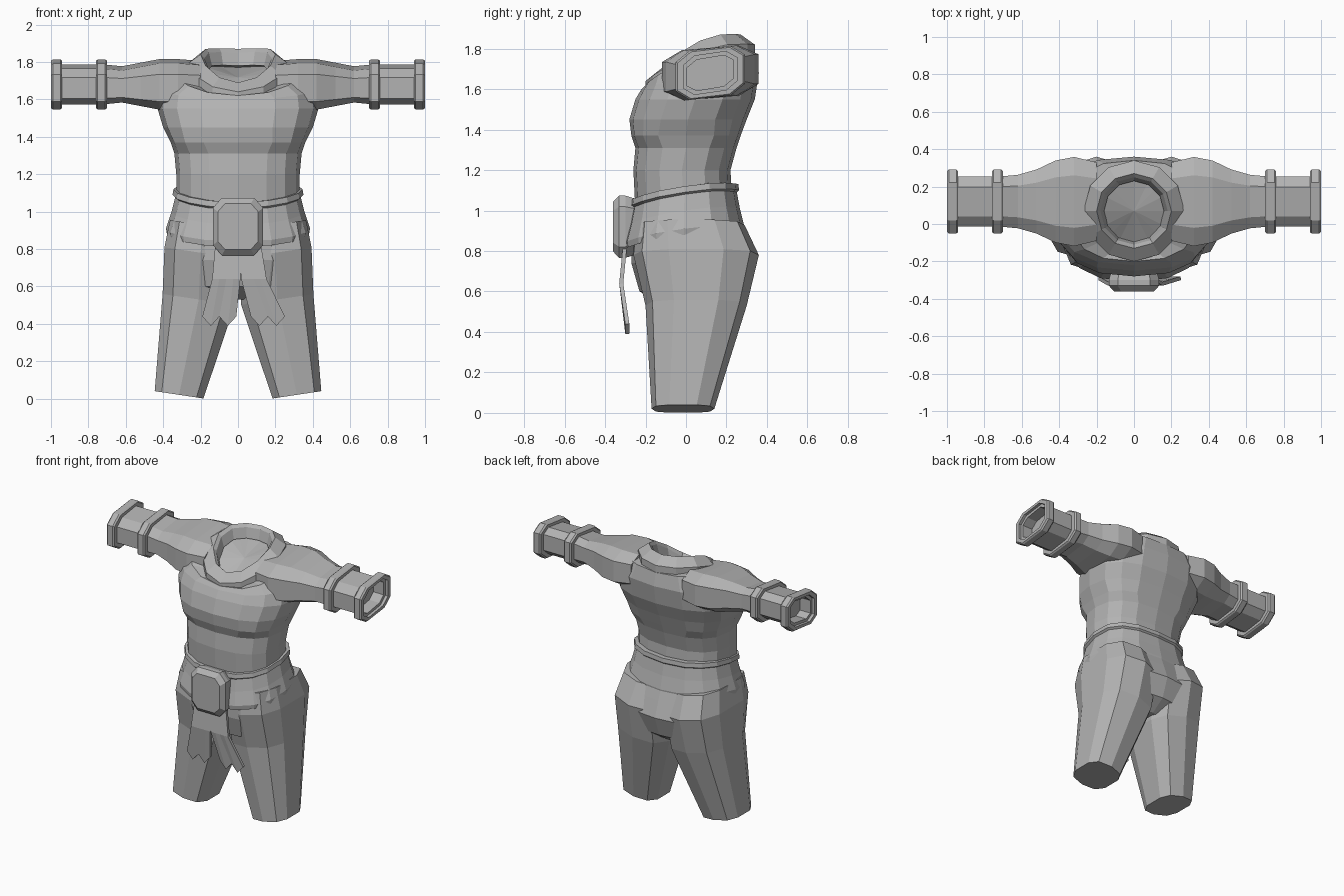
import bpy, bmesh
from math import sin, cos, pi, copysign
from mathutils import Vector

default_cube = bpy.data.objects.get("Cube")
if default_cube:
    bpy.data.objects.remove(default_cube, do_unlink=True)

grey = (.45, .45, .45, 1)
material = bpy.data.materials.new("plain grey")
material.use_nodes = True
material.diffuse_color = grey
material.node_tree.nodes["Principled BSDF"].inputs["Base Color"].default_value = grey


def finish(name, bm):
    bmesh.ops.recalc_face_normals(bm, faces=bm.faces)
    mesh = bpy.data.meshes.new(name)
    bm.to_mesh(mesh)
    bm.free()
    mesh.materials.append(material)
    obj = bpy.data.objects.new(name, mesh)
    bpy.context.collection.objects.link(obj)
    return obj


def loft(name, rings, closed=False):
    """Skin equal rings of points, then cap the ends or join last to first."""
    bm = bmesh.new()
    loops = [[bm.verts.new(point) for point in ring] for ring in rings]
    pairs = list(zip(loops, loops[1:]))
    if closed:
        pairs.append((loops[-1], loops[0]))
    for lower, upper in pairs:
        for i in range(len(lower)):
            bm.faces.new((lower[i - 1], lower[i], upper[i], upper[i - 1]))
    if not closed:
        for loop in (loops[0], loops[-1]):
            hub = bm.verts.new(sum((v.co for v in loop), Vector()) / len(loop))
            for i in range(len(loop)):
                bm.faces.new((loop[i - 1], loop[i], hub))
    return finish(name, bm)


def outline(sides, power, turn=0):
    """Unit superellipse: lower powers give squarer corners."""
    def shape(value):
        return copysign(abs(value) ** power, value)
    angles = [2 * pi * (i + turn) / sides for i in range(sides)]
    return [(shape(sin(a)), shape(cos(a))) for a in angles]


def body_ring(width, front, back, z, rise=0, bulge=0, power=.8, sides=16, centre=0):
    """Level ring that can rise towards the back and bulge up at the sides."""
    points = []
    for u, v in outline(sides, power):
        t = (1 - v) / 2
        points.append(Vector((centre + width * u,
                              front + (back - front) * t,
                              z + rise * t + bulge * u * u)))
    return points


# Tunic torso, from the waist up over the chest to the floor of the neck
loft("tunic_torso", [body_ring(*ring) for ring in (
    (.33, -.25, .23, 1),
    (.33, -.26, .22, 1.2),
    (.34, -.25, .25, 1.31),
    (.36, -.27, .27, 1.37, 0, 0, .7),
    (.4, -.28, .3, 1.45),
    (.43, -.25, .34, 1.55),
    (.42, -.22, .36, 1.6, .08, .02),
    (.35, -.2, .34, 1.62, .15, .06),
    (.2, -.13, .27, 1.6, .17, .06))])

# Raised open collar, tilted up towards the back
collar_y = .07
collar = [(.27, 1.58), (.27, 1.64), (.2, 1.69), (.18, 1.67), (.16, 1.6)]
loft("collar", [body_ring(radius, collar_y - radius, collar_y + radius, z,
                          rise=.18, bulge=.06, power=1, sides=12)
                for radius, z in collar], closed=True)

# Broad waist belt with a raised rim above and a flared edge below
belt = [(.31, 1.05), (.345, 1.05), (.35, 1.02), (.335, 1.01),
        (.355, .93), (.385, .84), (.38, .81), (.34, .83)]
loft("waist_belt", [body_ring(width, -.8 * width, .75 * width, z, rise=.08, bulge=.03)
                    for width, z in belt])

# Hips, joining the two legs
loft("hips", [body_ring(*ring) for ring in (
    (.36, -.25, .28, .93),
    (.38, -.27, .31, .85),
    (.39, -.27, .35, .74),
    (.35, -.23, .3, .6),
    (.1, -.1, .2, .53))])


def trouser_leg(side, sign):
    """Straight-fronted leg that slants outwards, with a hem rising outwards."""
    rings = []
    for z, inner, outer, front, back in (
            (.9, 0, .37, -.24, .29),
            (.75, 0, .4, -.26, .36),
            (.5, .01, .41, -.2, .3),
            (0, .18, .45, -.17, .14)):
        ring = body_ring((outer - inner) / 2, front, back, z, power=.7,
                         sides=10, centre=(inner + outer) / 2)
        for point in ring:
            point.z += .15 * (point.x - inner)
            point.x *= sign
        rings.append(ring)
    loft(side + "_leg", rings)


def arm_ring(x, depth, height):
    """Eight-sided sleeve section, sheared up towards the back."""
    return [Vector((x, .12 + depth * u, 1.68 + height * v + .02 * u))
            for u, v in outline(8, .6, .5)]


def sleeve(side, sign):
    """Sleeve narrowing from the shoulder to a hollow cuff, with two bands."""
    depth, height = .14, .1
    stations = ((.2, .22, .12), (.32, .25, .13), (.42, .23, .13), (.52, .18, .11),
                (.62, .15, .09), (.72, depth, height), (.98, depth, height),
                (.98, .12, .08), (.9, .12, .08))
    loft(side + "_sleeve", [arm_ring(sign * x, d, h) for x, d, h in stations])
    for name, start in (("forearm_band", .7), ("cuff", .94)):
        end = start + .06
        profile = ((start, 0), (start, .03), (start + .01, .04),
                   (end - .01, .04), (end, .03), (end, 0))
        loft(side + "_" + name,
             [arm_ring(sign * x, depth + grow, height + grow * .7) for x, grow in profile],
             closed=True)


for side, sign in (("left", 1), ("right", -1)):
    trouser_leg(side, sign)
    sleeve(side, sign)

# Eight-sided buckle with a chamfered face
buckle = ((-.25, .9), (-.3, 1), (-.33, 1), (-.36, .8))
loft("buckle", [[Vector((.14 * size * u, y, .92 + .16 * size * v))
                 for u, v in outline(8, .5, .5)] for y, size in buckle])


def cloth_strip(name, top, hem):
    """Thin hanging strip that spreads and curls back to a ragged hem."""
    columns = 5
    bm = bmesh.new()
    rows = []
    for drop, y in ((0, -.3), (.5, -.32), (1, -.29)):
        left = top[0] + (hem[0] - top[0]) * drop ** 2
        right = top[1] + (hem[1] - top[1]) * drop ** 2
        row = []
        for i in range(columns):
            ragged = .05 * (i % 2) if drop == 1 else 0
            x = left + (right - left) * i / (columns - 1)
            row.append(bm.verts.new((x, y, .84 - .4 * drop - ragged)))
        rows.append(row)
    for upper, lower in zip(rows, rows[1:]):
        for i in range(columns - 1):
            bm.faces.new((upper[i], upper[i + 1], lower[i + 1], lower[i]))
    strip = finish(name, bm)
    thickness = strip.modifiers.new("thickness", "SOLIDIFY")
    thickness.thickness = .02
    thickness.offset = 0


cloth_strip("right_cloth_strip", top=(-.12, .02), hem=(-.19, -.01))
cloth_strip("left_cloth_strip", top=(0, .12), hem=(.07, .25))
